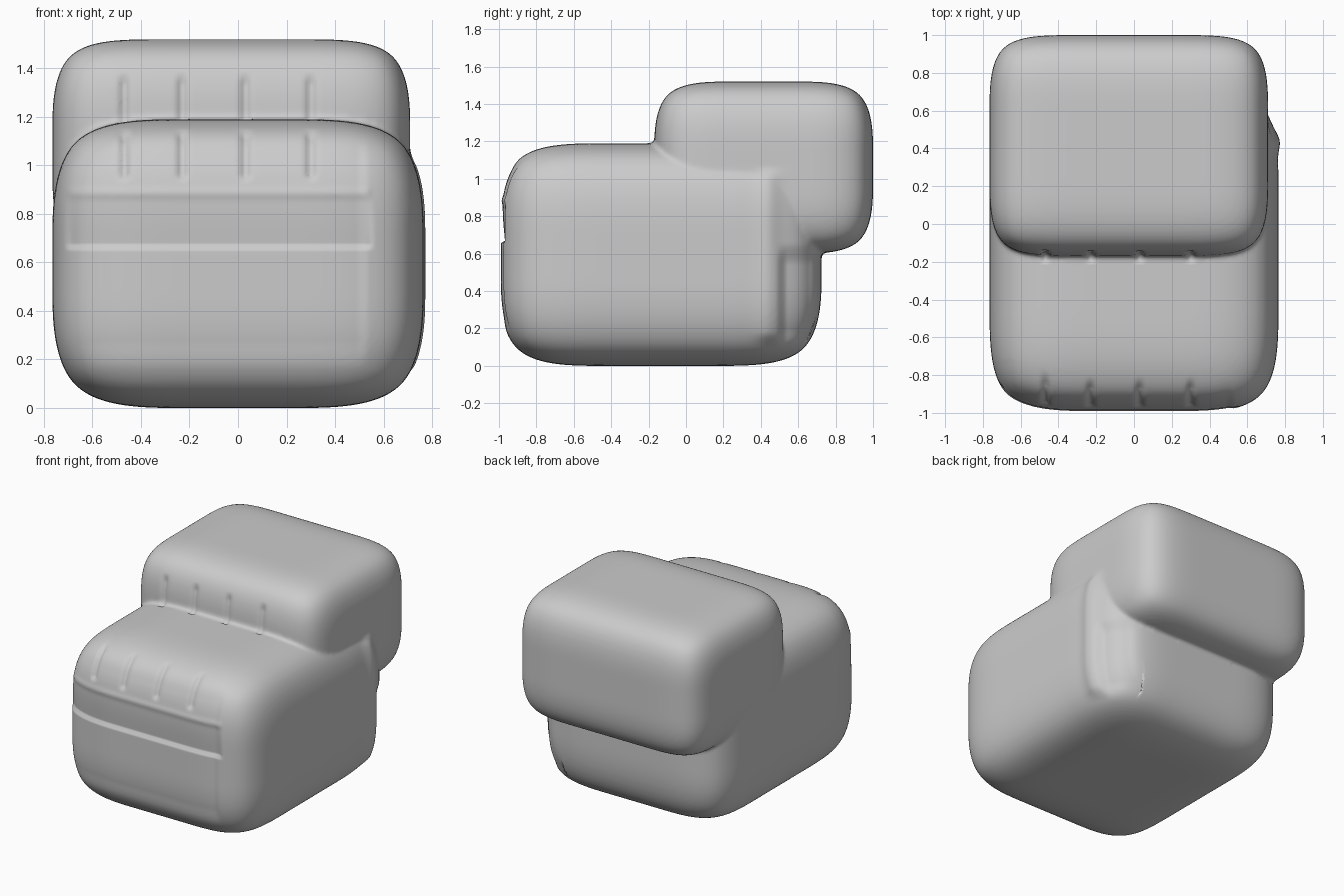
import bpy
import bmesh
from math import exp
from mathutils import Vector

if "Cube" in bpy.data.objects:
    bpy.data.objects.remove(bpy.data.objects["Cube"])

grey = bpy.data.materials.new("light_grey")
grey.use_nodes = True
colour = (0.6, 0.6, 0.6, 1)
grey.diffuse_color = colour
grey.node_tree.nodes["Principled BSDF"].inputs["Base Color"].default_value = colour


def pillow_block(name, low, high, soft):
    """Box cage with a support loop near every edge, rounded by subdivision."""
    low, high = Vector(low), Vector(high)
    centre, half = (low + high) / 2, (high - low) / 2
    bm = bmesh.new()
    bmesh.ops.create_cube(bm, size=2)
    bmesh.ops.subdivide_edges(bm, edges=bm.edges[:], cuts=2, use_grid_fill=True)
    for v in bm.verts:
        for i in range(3):
            side = 1 if v.co[i] > 0 else -1
            reach = half[i] if abs(v.co[i]) > 0.9 else half[i] - soft
            v.co[i] = centre[i] + side * reach
    mesh = bpy.data.meshes.new(name)
    bm.to_mesh(mesh)
    bm.free()
    obj = bpy.data.objects.new(name, mesh)
    bpy.context.collection.objects.link(obj)
    sub = obj.modifiers.new("round", "SUBSURF")
    sub.levels = sub.render_levels = 4
    return obj


def step(a, b, t):
    t = min(max((t - a) / (b - a), 0), 1)
    return t * t * (3 - 2 * t)


def window(a, b, t, fade):
    return step(a - fade, a + fade, t) * (1 - step(b - fade, b + fade, t))


def bump(t, centre, width):
    return exp(-((t - centre) / width) ** 2)


# Two soft blocks fused into one skin
body = pillow_block("body", (-0.765, -1, 0), (0.765, 0.725, 1.19), 0.57)
upper = pillow_block("upper_block", (-0.765, -0.17, 0.6), (0.71, 1, 1.52), 0.43)
union = body.modifiers.new("fuse", "BOOLEAN")
union.operation = "UNION"
union.solver = "EXACT"
union.object = upper
remesh = body.modifiers.new("skin", "REMESH")
remesh.mode = "VOXEL"
remesh.voxel_size = 0.0125
relax = body.modifiers.new("relax", "SMOOTH")
relax.factor = 0.5
relax.iterations = 5

bpy.context.view_layer.update()
graph = bpy.context.evaluated_depsgraph_get()
skin = bpy.data.meshes.new_from_object(body.evaluated_get(graph))
body.modifiers.clear()
body.data = skin
bpy.data.objects.remove(upper)

# Pressed-in details
crease_x = (-0.47, -0.23, 0.03, 0.30)
moves = []
for v in skin.vertices:
    x, y, z = v.co
    n = v.normal.copy()
    move = Vector((0, 0, 0))

    # Short vertical creases on both front brows
    if n.y < -0.1 and n.z > -0.2:
        low_brow = window(0.95, 1.135, z, 0.02) if y < -0.7 else 0
        high_brow = window(1.12, 1.36, z, 0.03) if -0.3 < y < 0.1 else 0
        for cx in crease_x:
            move -= n * 0.018 * bump(x, cx, 0.018) * (low_brow + high_brow)

    # Recessed front panel with a band slanting in to a ledge
    if y < -0.7 and n.y < -0.2:
        panel = window(0.22, 1.08, z, 0.06) * step(-0.75, -0.55, x) * (1 - step(0.49, 0.54, x))
        move.y += 0.01 * panel
        slant = min(max((0.9 - z) / 0.23, 0), 1) * step(0.655, 0.67, z)
        lip = bump(z, 0.885, 0.02)
        move.y += (0.022 * slant - 0.006 * lip) * window(-0.7, 0.54, x, 0.02)

    # Rib and step near the back of the left side
    if x > 0.4 and n.x > 0.2:
        tall = window(0.14, 1.03, z, 0.04)
        move.x += 0.02 * bump(y, 0.44, 0.06) * tall
        move.x -= 0.03 * window(0.51, 0.68, y, 0.03) * window(0.14, 0.6, z, 0.06)
    moves.append(move)

for v, move in zip(skin.vertices, moves):
    v.co += move

skin.materials.clear()
skin.materials.append(grey)
for p in skin.polygons:
    p.material_index = 0
    p.use_smooth = True
skin.update()
